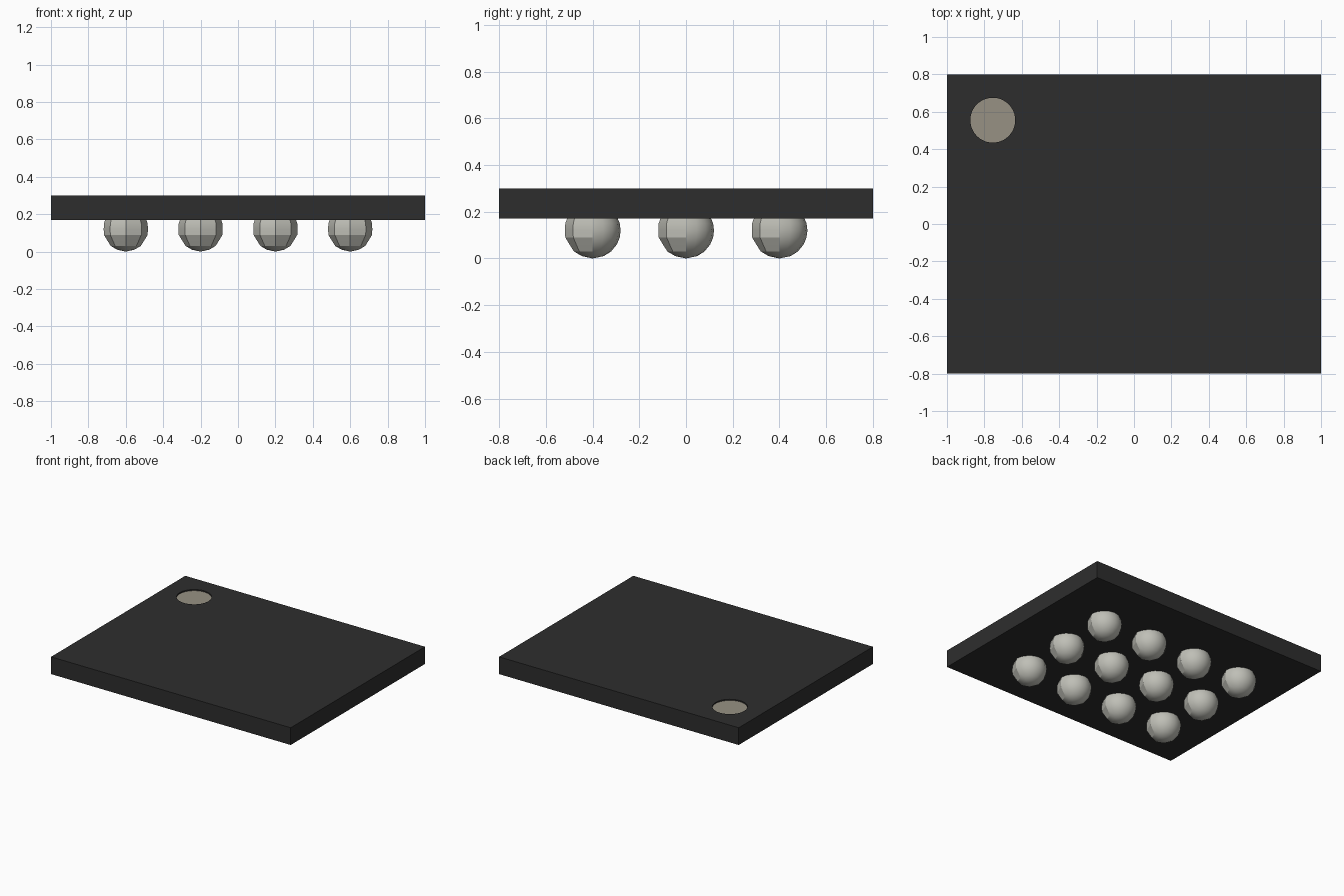
import bpy, bmesh, math

if "Cube" in bpy.data.objects:
    bpy.data.objects.remove(bpy.data.objects["Cube"], do_unlink=True)


def material(name, rgb, metallic=0.0):
    m = bpy.data.materials.new(name)
    m.use_nodes = True
    m.diffuse_color = (*rgb, 1)
    m.node_tree.nodes["Principled BSDF"].inputs["Base Color"].default_value = (*rgb, 1)
    return m


BLACK = material("black_resin", (0.027, 0.027, 0.027))
SOLDER = material("solder_grey", (0.52, 0.52, 0.47))
TAN = material("marker_tan", (0.31, 0.285, 0.23))

BOTTOM, TOP = 0.17, 0.30
MARK = (-0.755, 0.555)
DEPTH = 0.012


def finish(obj, name, mat):
    obj.name = obj.data.name = name
    obj.data.materials.clear()
    obj.data.materials.append(mat)
    return obj


def cylinder(name, radius, z0, z1, mat):
    bpy.ops.mesh.primitive_cylinder_add(vertices=48, radius=radius, depth=z1 - z0,
                                        location=(*MARK, (z0 + z1) / 2))
    return finish(bpy.context.object, name, mat)


# Package body
bpy.ops.mesh.primitive_cube_add(size=1, location=(0, 0, (TOP + BOTTOM) / 2))
body = finish(bpy.context.object, "package_body", BLACK)
body.scale = (2, 1.6, TOP - BOTTOM)
bpy.ops.object.transform_apply(location=False, rotation=False, scale=True)

# Shallow round recess for the corner marker
cutter = cylinder("recess_cutter", 0.12, TOP - DEPTH, TOP + 0.05, BLACK)
cutter.hide_render = True
cut = body.modifiers.new("recess", "BOOLEAN")
cut.operation = "DIFFERENCE"
cut.solver = "EXACT"
cut.object = cutter
bpy.context.view_layer.objects.active = body
bpy.ops.object.modifier_apply(modifier="recess")
bpy.data.objects.remove(cutter, do_unlink=True)

# Marker disc on the recess floor
cylinder("corner_marker", 0.12, TOP - DEPTH - 0.004, TOP - DEPTH + 0.003, TAN)

# Solder ball: coarse facets on the front half, rounder on the back half
HEIGHTS = [0.18, 0.15, 0.12, 0.09, 0.06, 0.03, 0.01]
COARSE = [0.106, 0.117, 0.118, 0.117, 0.099, 0.08, 0.046]
ROUND = [math.sqrt(0.12 ** 2 - (z - 0.12) ** 2) for z in HEIGHTS]
ANGLES = [22.5 * i for i in range(8)] + [180 + 45 * i for i in range(4)]


def ball_mesh():
    bm = bmesh.new()
    rings = []
    for z, coarse, smooth in zip(HEIGHTS, COARSE, ROUND):
        ring = []
        for a in ANGLES:
            r = smooth if 0 < a < 180 else coarse
            t = math.radians(a)
            ring.append(bm.verts.new((r * math.cos(t), r * math.sin(t), z)))
        rings.append(ring)
    n = len(ANGLES)
    pole = bm.verts.new((0, 0, 0))
    for i in range(n):
        j = (i + 1) % n
        for up, low in zip(rings, rings[1:]):
            bm.faces.new((up[i], low[i], low[j], up[j]))
        bm.faces.new((rings[-1][i], pole, rings[-1][j]))
    bm.faces.new(rings[0])
    bmesh.ops.recalc_face_normals(bm, faces=bm.faces)
    me = bpy.data.meshes.new("solder_ball")
    bm.to_mesh(me)
    bm.free()
    me.materials.append(SOLDER)
    return me


# Grid of balls under the body, four across and three deep
mesh = ball_mesh()
bpy.ops.object.select_all(action="DESELECT")
for col in range(4):
    for row in range(3):
        ball = bpy.data.objects.new(f"solder_ball_{col + 1}_{row + 1}", mesh)
        ball.location = (-0.6 + 0.4 * col, -0.4 + 0.4 * row, 0)
        bpy.context.collection.objects.link(ball)
ball.select_set(True)
bpy.context.view_layer.objects.active = ball
bpy.ops.object.shade_smooth_by_angle(angle=math.radians(25))
